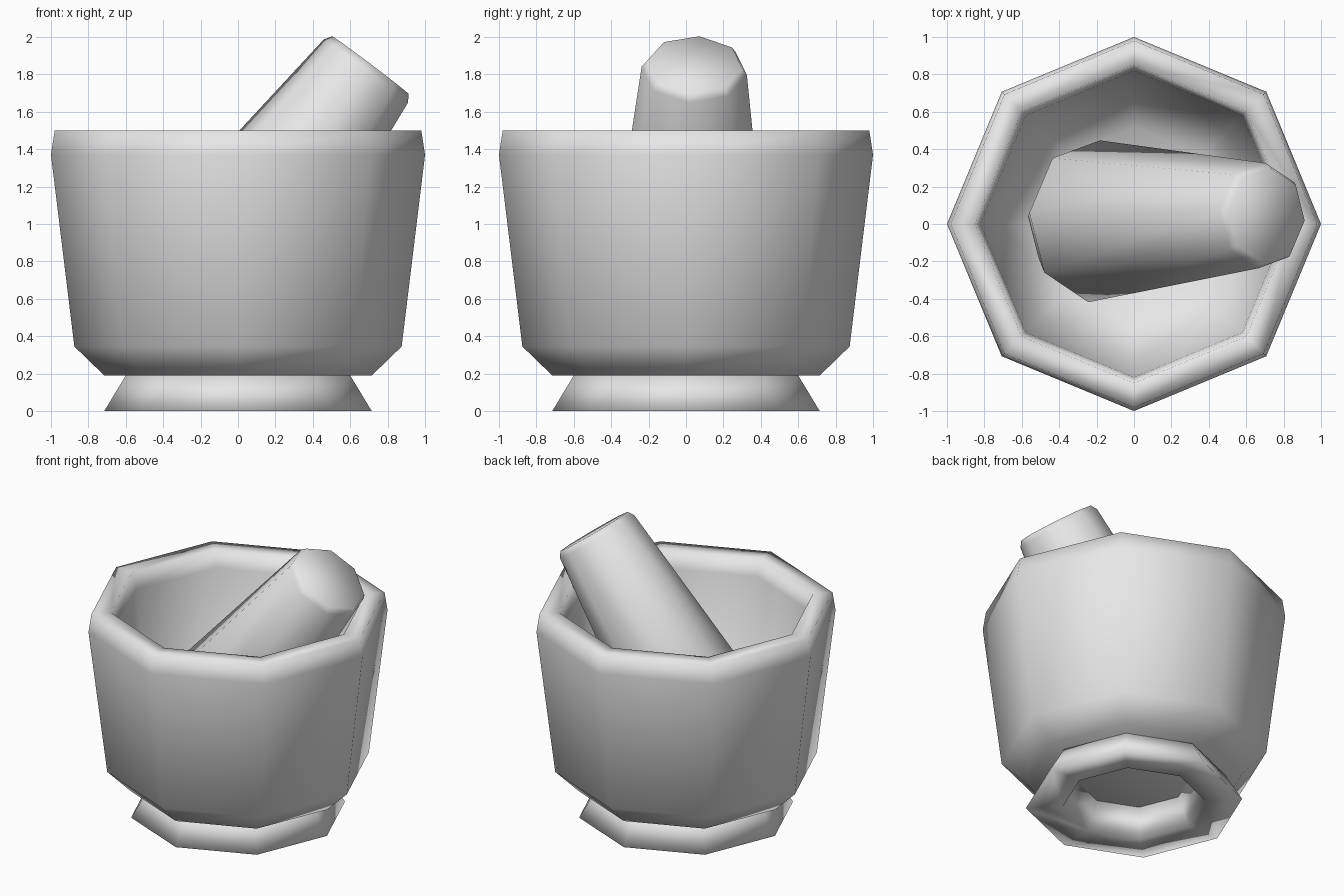
import bpy, bmesh, math
from mathutils import Vector, Matrix

if "Cube" in bpy.data.objects:
    bpy.data.objects.remove(bpy.data.objects["Cube"])

stone = bpy.data.materials.new("grey stone")
stone.diffuse_color = (0.8, 0.8, 0.8, 1)
stone.use_nodes = True
stone.node_tree.nodes["Principled BSDF"].inputs["Base Color"].default_value = stone.diffuse_color


def lathe(name, profile, sides=8, phase=0.0, matrix=None, closed=False):
    """Revolve (radius, height) points; open ends are capped."""
    bm = bmesh.new()
    rings = []
    for r, z in profile:
        rings.append([bm.verts.new((r * math.cos(phase + i * math.tau / sides),
                                    r * math.sin(phase + i * math.tau / sides), z))
                      for i in range(sides)])
    pairs = list(zip(rings, rings[1:]))
    if closed:
        pairs.append((rings[-1], rings[0]))
    for a, b in pairs:
        for i in range(sides):
            j = (i + 1) % sides
            bm.faces.new((a[i], a[j], b[j], b[i]))
    if not closed:
        bm.faces.new(rings[0])
        bm.faces.new(rings[-1])
    bmesh.ops.recalc_face_normals(bm, faces=bm.faces)
    if matrix:
        bm.transform(matrix)
    for f in bm.faces:
        f.smooth = True
    me = bpy.data.meshes.new(name)
    bm.to_mesh(me)
    bm.free()
    me.materials.append(stone)
    ob = bpy.data.objects.new(name, me)
    bpy.context.collection.objects.link(ob)
    return ob


# Bowl: outer wall, rounded rim, hollow inside
lathe("mortar_bowl", [(0.715, 0.19), (0.875, 0.345), (1.0, 1.37), (0.98, 1.5),
                      (0.85, 1.5), (0.82, 1.38), (0.72, 0.55), (0.52, 0.36)])

# Flared hollow foot ring
lathe("mortar_foot", [(0.715, 0.0), (0.60, 0.19), (0.38, 0.19), (0.47, 0.0)], closed=True)

# Leaning pestle, wide end down in the bowl
top = Vector((0.708, 0.045, 1.85))
axis = Vector((0.602, 0.02, 0.798)).normalized()
side = Vector((0, 1, 0))
up = side.cross(axis).normalized() * -1       # towards -x, +z
side = axis.cross(up)
if side.y < 0:
    side = -side
frame = Matrix((up, side, axis)).transposed().to_4x4()
frame.translation = top
lathe("pestle", [(0.3, -1.72), (0.435, -1.53), (0.283, -0.04), (0.257, 0.0)],
      phase=math.radians(6), matrix=frame)
